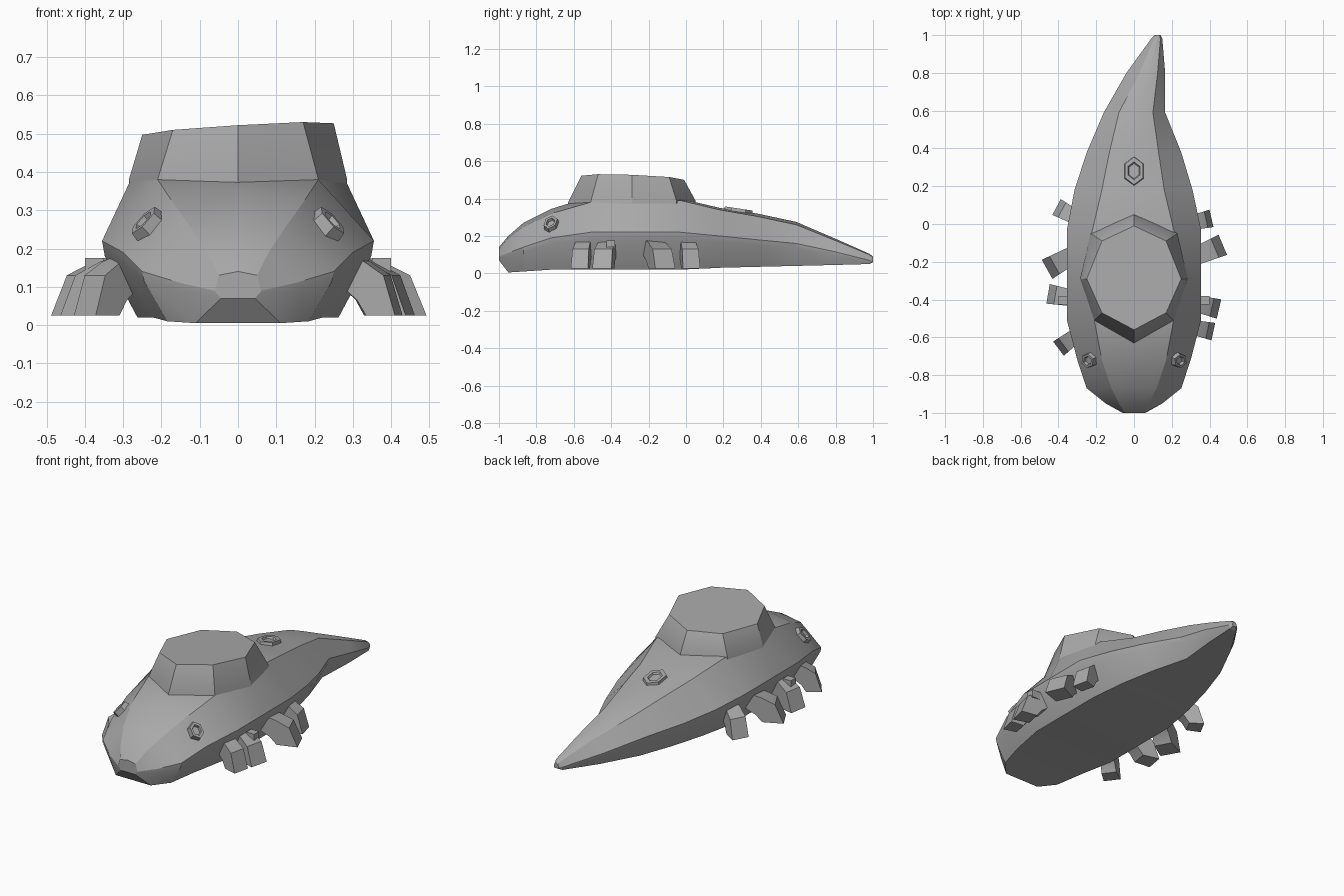
import bpy, math
from mathutils import Vector, Matrix

cube = bpy.data.objects.get("Cube")
if cube:
    bpy.data.objects.remove(cube, do_unlink=True)

GREY = (0.4, 0.4, 0.4, 1)
skin = bpy.data.materials.new("plain grey")
skin.use_nodes = True
skin.diffuse_color = GREY
skin.node_tree.nodes["Principled BSDF"].inputs["Base Color"].default_value = GREY


def loft(name, rings, angle=30):
    """Skin equal-length closed rings and cap both ends."""
    n = len(rings[0])
    verts = [Vector(p) for ring in rings for p in ring]
    faces = [list(range(n)), list(range(len(verts) - n, len(verts)))]
    for r in range(len(rings) - 1):
        for i in range(n):
            j = (i + 1) % n
            faces.append([r * n + i, r * n + j, (r + 1) * n + j, (r + 1) * n + i])
    mesh = bpy.data.meshes.new(name)
    mesh.from_pydata(verts, [], faces)
    obj = bpy.data.objects.new(name, mesh)
    bpy.context.collection.objects.link(obj)
    mesh.materials.append(skin)
    bpy.ops.object.select_all(action='DESELECT')
    bpy.context.view_layer.objects.active = obj
    obj.select_set(True)
    bpy.ops.object.mode_set(mode='EDIT')
    bpy.ops.mesh.select_all(action='SELECT')
    bpy.ops.mesh.normals_make_consistent(inside=False)
    bpy.ops.object.mode_set(mode='OBJECT')
    bpy.ops.object.shade_smooth_by_angle(angle=math.radians(angle))
    return obj


# Body stations: y, belt right/left x, belt z, ridge right/left x, ridge z, top z, floor z
stations = [
    (-1.0, -.06, .06, .09, -.05, .05, .13, .14, .07),
    (-.95, -.15, .15, .11, -.08, .08, .19, .2, .005),
    (-.87, -.25, .25, .14, -.12, .12, .25, .27, .01),
    (-.72, -.3, .3, .19, -.17, .17, .32, .345, .02),
    (-.51, -.355, .355, .22, -.21, .21, .38, .41, .02),
    (-.29, -.355, .355, .22, -.28, .28, .38, .4, .02),
    (-.03, -.355, .355, .22, -.22, .21, .39, .4, .02),
    (.18, -.315, .31, .2, -.17, .16, .34, .35, .03),
    (.38, -.25, .25, .18, -.13, .13, .305, .32, .035),
    (.59, -.16, .165, .16, -.08, .1, .26, .275, .04),
    (.8, -.04, .165, .115, .03, .125, .175, .185, .045),
    (.98, .09, .15, .07, .105, .14, .1, .105, .05),
    (1.0, .11, .14, .07, .115, .135, .085, .09, .06),
]


def section(y, b0, b1, bz, r0, r1, rz, tz, floor):
    mid, half = (b0 + b1) / 2, (b1 - b0) / 2
    foot = half * 0.74
    return [(mid - foot, y, floor), (b0 * .98 + mid * .02, y, bz * .8 + floor * .2),
            (b0, y, bz), (r0, y, rz), ((r0 + r1) / 2, y, tz), (r1, y, rz),
            (b1, y, bz), (b1 * .98 + mid * .02, y, bz * .8 + floor * .2),
            (mid + foot, y, floor)]


loft("body", [section(*s) for s in stations], 22)


# Hump on the back, its flat top leaning slightly to one side
def hump_ring(half, tilt=0, drop=0):
    ring = half + [(-x, y, z) for x, y, z in half[-2:0:-1]]
    return [(x, y, z + tilt * x - drop) for x, y, z in ring]


hump_top = [(0, -.56, .522), (.17, -.47, .52), (.25, -.29, .512), (.17, -.09, .505), (0, -.01, .5)]
hump_base = [(0, -.63, .38), (.21, -.51, .38), (.285, -.29, .38), (.23, -.05, .385), (0, .05, .39)]
loft("hump", [hump_ring(hump_base, drop=.08), hump_ring(hump_base), hump_ring(hump_top, .06)], 28)


# Raised six-sided rims with a sunken middle
def rim(name, centre, normal, size, stretch, height):
    turn = Vector(normal).to_track_quat('Z', 'Y').to_matrix().to_4x4()
    frame = Matrix.Translation(centre) @ turn
    rings = []
    for scale, z in ((1.15, -.03), (1, height), (.65, height), (.55, height * .2)):
        rings.append([frame @ Vector((size * scale * math.sin(a * math.pi / 3),
                                      size * stretch * scale * math.cos(a * math.pi / 3), z))
                      for a in range(6)])
    loft(name, rings, 15)


rim("back_vent", (0, .28, .335), (0, .15, 1), .055, 1.35, .012)
for side, label in ((1, "left"), (-1, "right")):
    rim(label + "_eye", (side * .235, -.72, .262), (side * .75, -.3, .75), .038, 1.25, .018)

# Legs: side profile as (reach, height), swept across the leg's width
leg_profile = [(0, .19), (.42, .165), (.78, .13), (1, .025), (.45, .025), (.28, .065), (0, .1)]


def leg(name, hip, toe, width):
    hip, toe = Vector(hip), Vector(toe)
    along = toe - hip
    across = Vector((-along.y, along.x)).normalized() * width / 2
    rings = []
    for s in (-1, 1):
        ring = []
        for reach, z in leg_profile:
            p = hip + along * reach + across * s * (.8 + .25 * reach)
            ring.append((p.x, p.y, z))
        rings.append(ring)
    loft(name, rings, 20)


legs = {
    "left": [((.28, -.54), (.42, -.57), .09), ((.28, -.41), (.45, -.45), .1),
             ((.28, -.19), (.47, -.11), .11), ((.28, .0), (.41, .03), .09)],
    "right": [((-.28, -.57), (-.4, -.66), .09), ((-.28, -.4), (-.455, -.37), .1),
              ((-.28, -.14), (-.46, -.24), .11), ((-.28, .02), (-.41, .09), .09)],
}
for label, group in legs.items():
    for number, (hip, toe, width) in enumerate(group, 1):
        leg(f"{label}_leg_{number}", hip, toe, width)
    # Small square knob on the second leg
    side = 1 if label == "left" else -1
    knob = [(side * x, y) for x, y in ((.35, -.425), (.4, -.425), (.4, -.38), (.35, -.38))]
    loft(label + "_knob", [[(x, y, z) for x, y in knob] for z in (.13, .175)])
